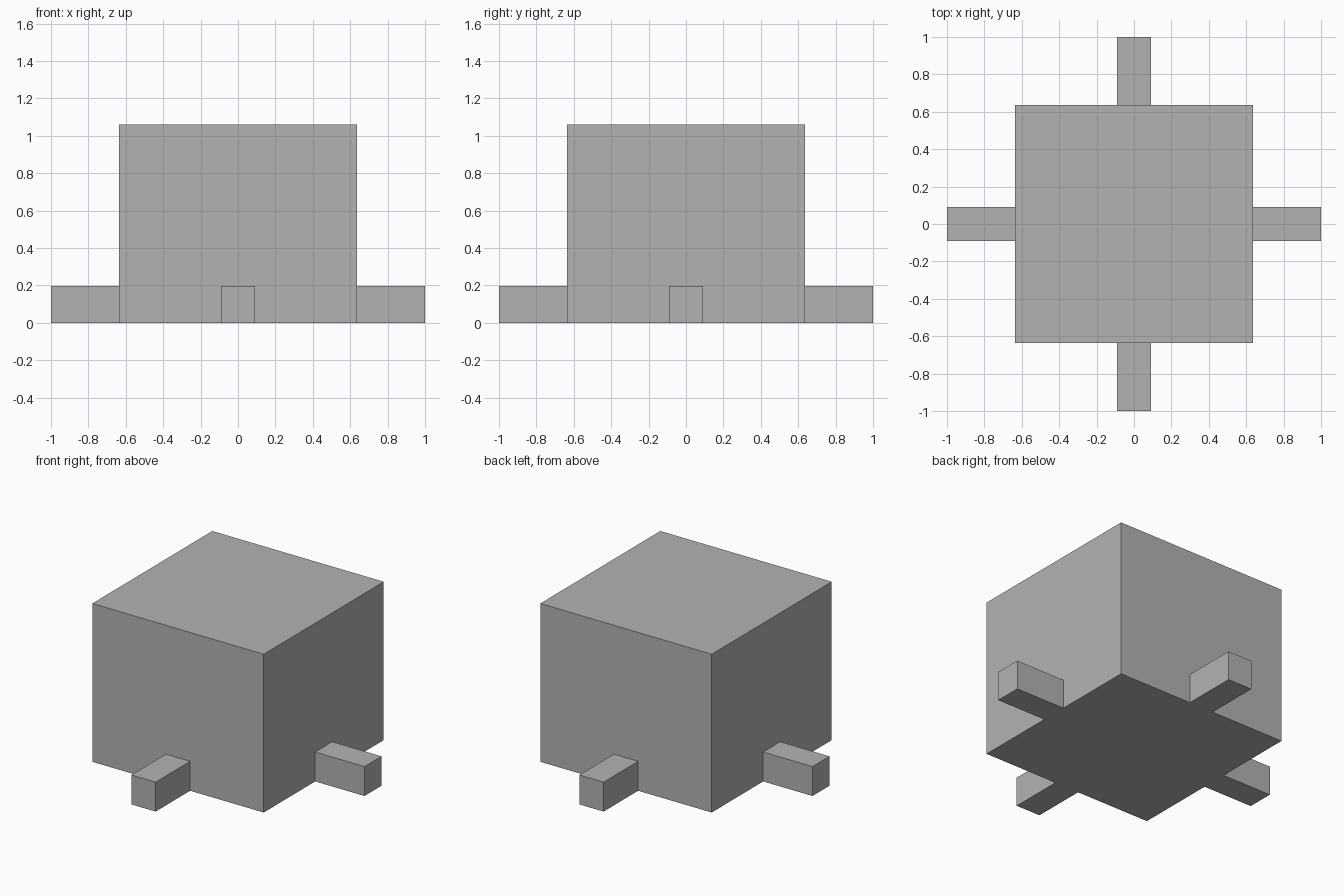
import bpy
from math import cos, sin, pi

cube = bpy.data.objects.get("Cube")
if cube:
    bpy.data.objects.remove(cube, do_unlink=True)

BODY_HALF, BODY_HEIGHT = 0.635, 1.06
PEG_WIDTH, PEG_HEIGHT = 0.18, 0.197
PEG_LENGTH = 1 - BODY_HALF

grey = bpy.data.materials.new("plain grey")
grey.use_nodes = True
colour = (0.45, 0.45, 0.45, 1)
grey.diffuse_color = colour
grey.node_tree.nodes["Principled BSDF"].inputs["Base Color"].default_value = colour


def box(name, size, x=0, y=0, turn=0):
    """Add a box that stands on the ground."""
    bpy.ops.mesh.primitive_cube_add(size=1, location=(x, y, size[2] / 2))
    obj = bpy.context.object
    obj.name = name
    obj.scale = size
    obj.rotation_euler.z = turn
    bpy.ops.object.transform_apply(location=False, rotation=True, scale=True)
    obj.data.materials.append(grey)
    return obj


# Main block
box("body", (2 * BODY_HALF, 2 * BODY_HALF, BODY_HEIGHT))

# One peg at the foot of each side
reach = BODY_HALF + PEG_LENGTH / 2
for i, side in enumerate(("left", "back", "right", "front")):
    angle = i * pi / 2
    box(side + "_peg", (PEG_LENGTH, PEG_WIDTH, PEG_HEIGHT),
        reach * cos(angle), reach * sin(angle), angle)
